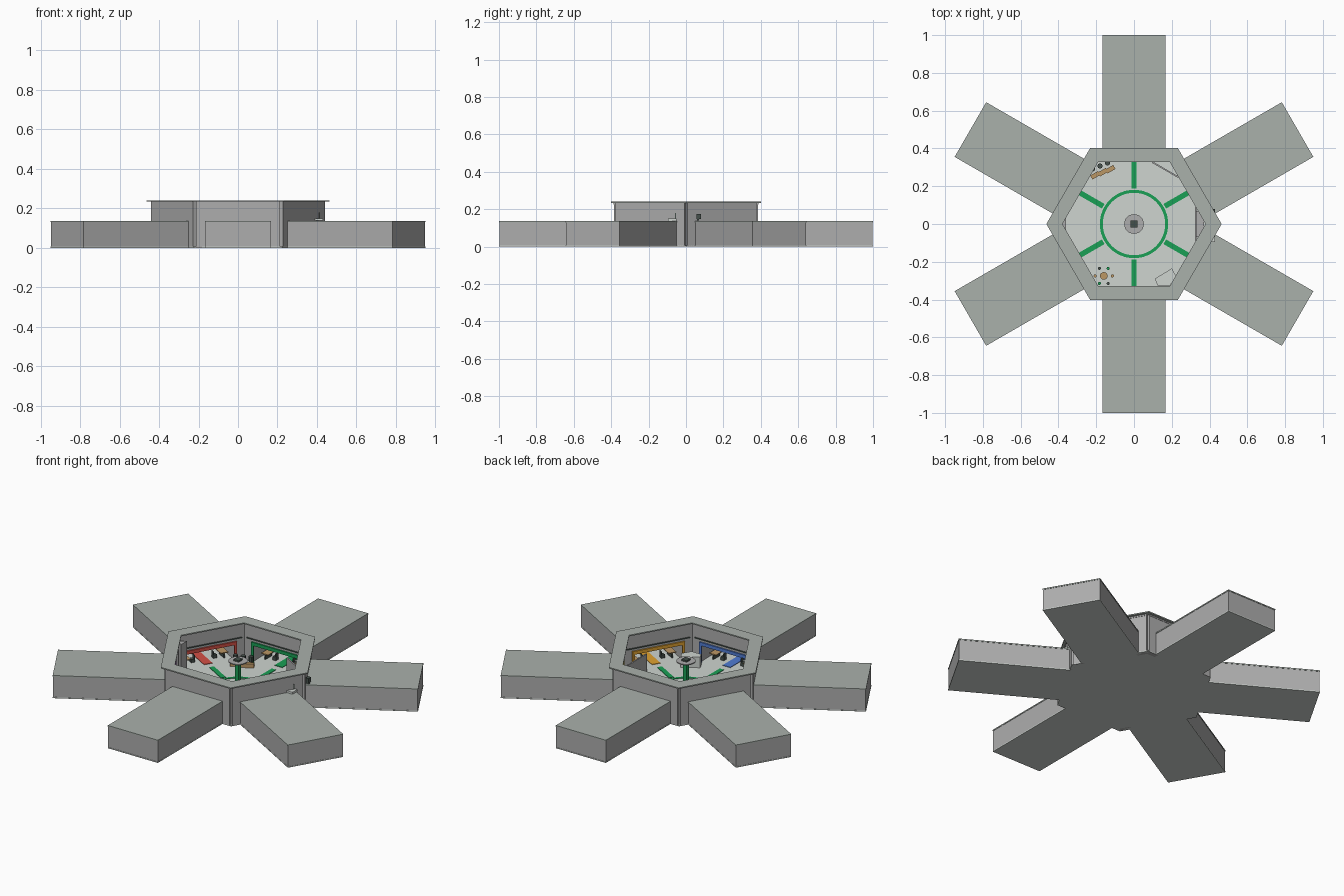
import bpy, bmesh
from math import radians, cos, sin, pi
from mathutils import Matrix, Vector

if "Cube" in bpy.data.objects:
    bpy.data.objects.remove(bpy.data.objects["Cube"])

MATS = {}
def paint(ob, col):
    if col is None:
        return
    if col not in MATS:
        m = bpy.data.materials.new("paint_%d" % len(MATS))
        m.diffuse_color = (*col, 1)
        m.use_nodes = True
        m.node_tree.nodes["Principled BSDF"].inputs["Base Color"].default_value = m.diffuse_color
        MATS[col] = m
    ob.data.materials.append(MATS[col])

def finish(name, bm, col):
    bmesh.ops.recalc_face_normals(bm, faces=bm.faces)
    me = bpy.data.meshes.new(name)
    bm.to_mesh(me)
    bm.free()
    ob = bpy.data.objects.new(name, me)
    bpy.context.collection.objects.link(ob)
    paint(ob, col)
    return ob

def box(name, ang, r, t, z, col=None):
    """Box by (min,max) ranges: radial, tangential, height, turned by ang degrees."""
    bm = bmesh.new()
    bmesh.ops.create_cube(bm, size=1)
    for v in bm.verts:
        v.co = Vector(a + (b - a) * (c + .5) and a + (b - a) * (c + .5)
                      for (a, b), c in zip((r, t, z), v.co))
    bm.transform(Matrix.Rotation(radians(ang), 4, 'Z'))
    return finish(name, bm, col)

def prism(name, pts, z0, z1, col=None):
    bm = bmesh.new()
    f = bm.faces.new([bm.verts.new((x, y, z0)) for x, y in pts])
    up = bmesh.ops.extrude_face_region(bm, geom=[f])['geom']
    bmesh.ops.translate(bm, vec=(0, 0, z1 - z0),
                        verts=[g for g in up if isinstance(g, bmesh.types.BMVert)])
    return finish(name, bm, col)

def ngon(r, n, cx=0, cy=0):
    return [(cx + r * cos(2 * pi * i / n), cy + r * sin(2 * pi * i / n)) for i in range(n)]

def disc(name, r, z0, z1, col=None, c=(0, 0), n=48):
    return prism(name, ngon(r, n, *c), z0, z1, col)

def ring(name, r0, r1, z0, z1, n, col=None):
    bm = bmesh.new()
    loops = [[bm.verts.new((x, y, z)) for x, y in ngon(r, n)]
             for r, z in ((r0, z0), (r1, z0), (r1, z1), (r0, z1))]
    for k in range(4):
        a, b = loops[k], loops[(k + 1) % 4]
        for i in range(n):
            j = (i + 1) % n
            bm.faces.new((a[i], a[j], b[j], b[i]))
    return finish(name, bm, col)

HEX = 1 / cos(pi / 6)
ROOF, FLOOR, PALE = (.40, .44, .41), (.30, .32, .31), (.62, .66, .63)
GREEN, DARK, WOOD = (.01, .35, .09), (.06, .08, .07), (.50, .31, .13)
WALL = (.42, .42, .42)
WINGS = {30: (.75, .60, .08), 90: GREEN, 150: (.65, .08, .06),
         210: (.35, .12, .50), 270: (.08, .20, .65), 330: (.75, .36, .03)}

# hub floor, open roof rim, floor markings
prism("hub_floor", ngon(.385 * HEX, 6), 0, .006, PALE)
ring("hub_roof_rim", .328 * HEX, .402 * HEX, .234, .241, 6, ROOF)
ring("guide_ring", .165, .181, .006, .009, 64, GREEN)
disc("centre_platform", .117, .006, .011, PALE)

# central information post
disc("post_base", .05, .011, .02, WALL, n=32)
box("post_column", 0, (-.012, .012), (-.012, .012), (.02, .185), GREEN)
disc("post_canopy", .052, .185, .191, WALL, n=32)
box("post_cap", 0, (-.018, .018), (-.018, .018), (.191, .2), DARK)

for a, col in WINGS.items():
    # hub wall with a wide doorway
    for s in (-1, 1):
        box("hub_wall_jamb", a, (.358, .385), sorted((s * .15, s * .213)), (0, .229), WALL)
        box("door_frame_side", a, (.35, .358), sorted((s * .143, s * .157)), (.006, .112), col)
    box("hub_wall_lintel", a, (.358, .385), (-.15, .15), (.112, .229), WALL)
    box("door_frame_top", a, (.35, .358), (-.157, .157), (.106, .126), col)
    box("wall_rail", a, (.352, .358), (-.19, .19), (.138, .144), DARK)
    box("wall_cap", a, (.352, .387), (-.213, .213), (.226, .234), WALL)
    box("floor_guide", a, (.188, .34), (-.014, .014), (.006, .009), GREEN)
    # wing shell
    box("wing_floor", a, (.37, 1), (-.166, .166), (0, .006), PALE)
    box("wing_end_wall", a, (.985, .998), (-.165, .165), (.006, .13), WALL)
    for s in (-1, 1):
        box("wing_side_wall", a, (.38, .985), sorted((s * .152, s * .165)), (.006, .13), WALL)
    box("wing_roof", a, (.38, 1), (-.167, .167), (.13, .137), ROOF)
    box("wing_guide", a, (.385, .95), (-.025, .025), (.006, .009), col)
    # desks and seats along the wing
    for r in (.45, .60, .75, .90):
        for s in (-1, 1):
            box("desk_top", a, (r - .035, r + .035), sorted((s * .09, s * .135)), (.036, .041), WOOD)
            box("desk_leg", a, (r - .03, r + .03), sorted((s * .11, s * .118)), (.006, .036), DARK)
            box("seat", a, (r - .012, r + .012), sorted((s * .055, s * .078)), (.006, .026), DARK)
            box("seat_back", a, (r - .012, r + .012), sorted((s * .055, s * .059)), (.026, .048), DARK)

# corner display boards
box("display_board_back", 60, (.328, .336), (-.08, .08), (.006, .11), WALL)
box("display_board_right", 0, (.322, .33), (-.09, .09), (.006, .11), WALL)
box("display_shelf_right", 0, (.33, .37), (-.07, .07), (.04, .046), WALL)

# fittings standing through the wall at the right corner
box("outer_box", 0, (.39, .43), (-.095, -.05), (.138, .15), PALE)
box("outer_bracket", 0, (.405, .413), (-.06, -.052), (.15, .18), DARK)
box("outer_lamp_arm", 0, (.395, .43), (.06, .07), (.14, .148), DARK)
box("outer_lamp", 0, (.41, .43), (.055, .08), (.148, .175), DARK)

# faceted booth, left corner post
prism("corner_booth", [(.11, -.29), (.20, -.235), (.222, -.275), (.19, -.325), (.125, -.325)],
      .006, .07, PALE)
prism("corner_post", [(-.395, 0), (-.36, .03), (-.36, -.03)], .006, .2, WALL)

# lounge benches with planters
for i, (x, y) in enumerate([(-.205, .258), (-.165, .274), (-.125, .29)]):
    d = (x * cos(radians(30)) + y * sin(radians(30)), -x * sin(radians(30)) + y * cos(radians(30)))
    box("lounge_bench", 30, (d[0] - .024, d[0] + .024), (d[1] - .012, d[1] + .012), (.006, .03), WOOD)
    disc("planter", .01, .006, .025, WOOD, (x - .015, y + .033), 12)
    disc("planter_leaves", .014, .025, .055, DARK, (x - .015, y + .033), 8)

# round meeting table on a rug with six stools
C = (-.16, -.275)
disc("meeting_rug", .07, .006, .009, PALE, C)
disc("table_stem", .006, .009, .035, DARK, C, 12)
disc("table_top", .02, .035, .039, WOOD, C, 24)
for i, (x, y) in enumerate(ngon(.046, 6, *C)):
    disc("stool", .008, .009, .026, (WOOD, GREEN, DARK)[i % 3], (x, y), 12)
